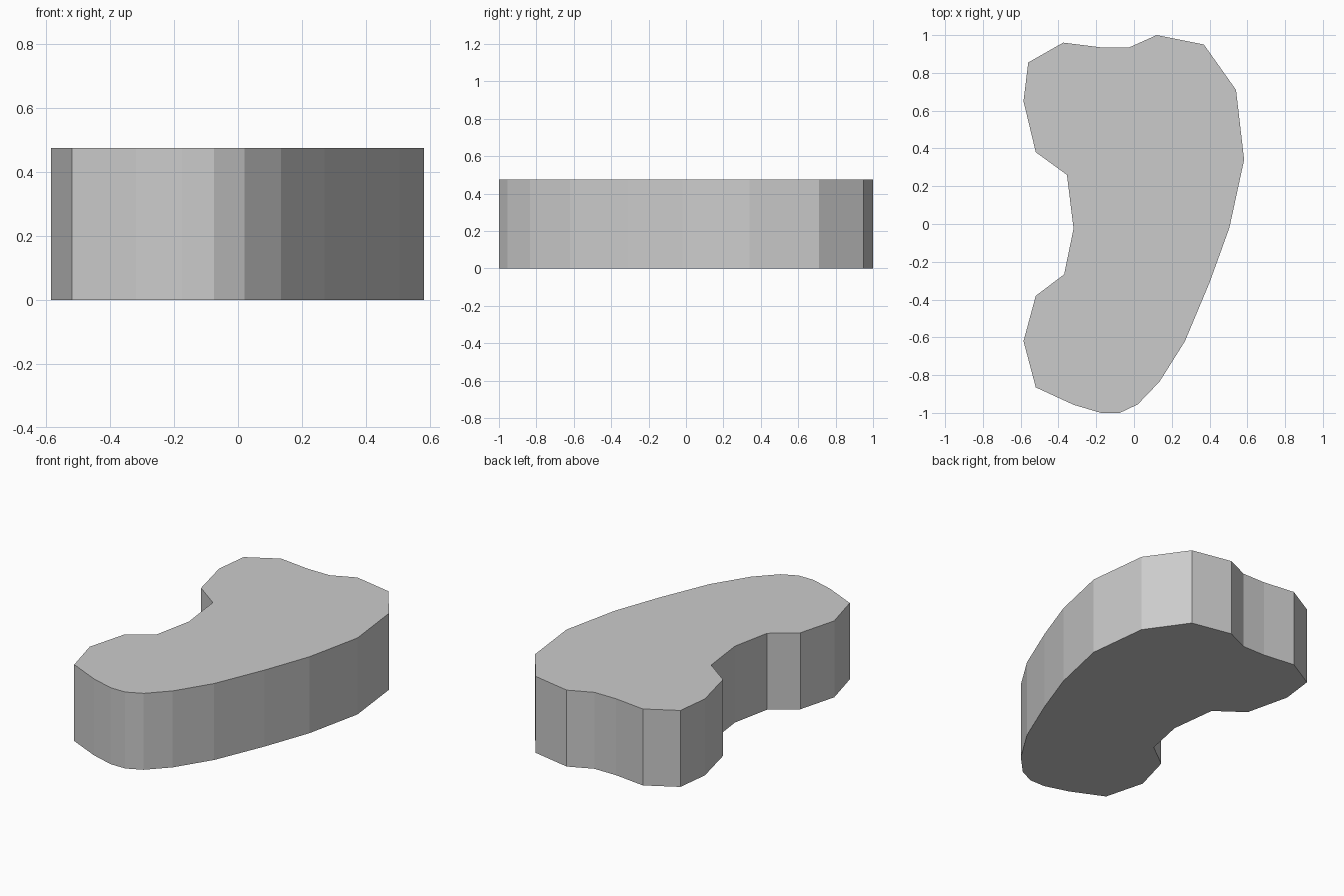
import bpy
import bmesh

if "Cube" in bpy.data.objects:
    bpy.data.objects.remove(bpy.data.objects["Cube"])

HEIGHT = 0.475

# Kidney-shaped outline seen from above, clockwise from the back
OUTLINE = [
    (0.12, 1.0), (0.37, 0.95), (0.54, 0.71), (0.583, 0.34),
    (0.505, -0.02), (0.40, -0.31), (0.27, -0.62), (0.135, -0.835),
    (0.02, -0.955), (-0.075, -1.0), (-0.175, -1.0), (-0.32, -0.957),
    (-0.52, -0.865), (-0.585, -0.62), (-0.52, -0.38), (-0.37, -0.267),
    (-0.32, -0.025), (-0.355, 0.26), (-0.52, 0.38), (-0.585, 0.65),
    (-0.56, 0.855), (-0.375, 0.96), (-0.175, 0.935), (-0.025, 0.935),
]


def extruded_slab(name, outline, height):
    """Closed flat-shaded prism standing on z = 0."""
    bm = bmesh.new()
    base = bm.faces.new([bm.verts.new((x, y, 0)) for x, y in outline])
    lid = bmesh.ops.extrude_face_region(bm, geom=[base], use_keep_orig=True)
    top = [v for v in lid["geom"] if isinstance(v, bmesh.types.BMVert)]
    bmesh.ops.translate(bm, verts=top, vec=(0, 0, height))
    bmesh.ops.recalc_face_normals(bm, faces=bm.faces)
    mesh = bpy.data.meshes.new(name)
    bm.to_mesh(mesh)
    bm.free()
    obj = bpy.data.objects.new(name, mesh)
    bpy.context.collection.objects.link(obj)
    return obj


# Single solid slab
extruded_slab("curved_slab", OUTLINE, HEIGHT)
